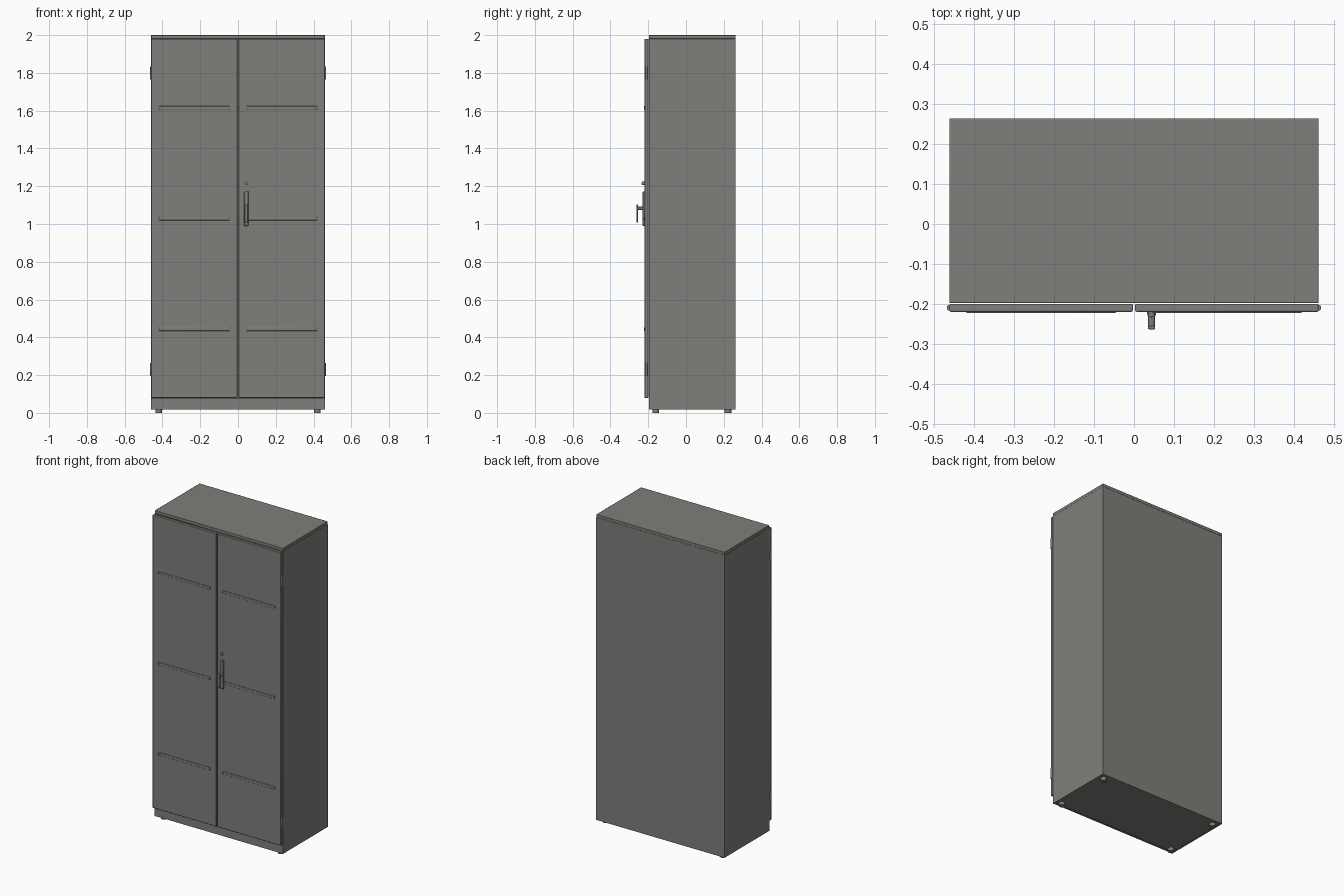
import bpy
import math
from mathutils import Vector

cube = bpy.data.objects.get("Cube")
if cube:
    bpy.data.objects.remove(cube, do_unlink=True)

grey = bpy.data.materials.new("warm grey steel")
grey.use_nodes = True
colour = (0.21, 0.21, 0.195, 1)
grey.diffuse_color = colour
grey.node_tree.nodes["Principled BSDF"].inputs["Base Color"].default_value = colour


def finish(obj, name, bevel=0, segments=2):
    obj.name = name
    obj.data.materials.append(grey)
    if bevel:
        mod = obj.modifiers.new("Rounded edges", "BEVEL")
        mod.width, mod.segments = bevel, segments
        bpy.ops.object.shade_smooth_by_angle(angle=math.radians(40))
    return obj


def box(name, low, high, bevel=0):
    low, high = Vector(low), Vector(high)
    bpy.ops.mesh.primitive_cube_add(size=1, location=(low + high) / 2)
    obj = bpy.context.object
    size = high - low
    for v in obj.data.vertices:
        v.co = Vector(a * b for a, b in zip(v.co, size))
    return finish(obj, name, bevel)


def cylinder(name, centre, radius, length, along_y=False, sides=24):
    bpy.ops.mesh.primitive_cylinder_add(
        vertices=sides, radius=radius, depth=length, location=centre,
        rotation=(math.pi / 2 if along_y else 0, 0, 0))
    obj = bpy.context.object
    bpy.ops.object.shade_smooth_by_angle(angle=math.radians(40))
    return finish(obj, name)


W, FRONT, BACK = 0.46, -0.197, 0.263
BASE, TOP, T = 0.018, 2.0, 0.012

# Carcass shell
box("top_panel", (-W, FRONT, TOP - 0.02), (W, BACK, TOP), 0.002)
box("bottom_panel", (-W + T, FRONT + 0.006, BASE + 0.003), (W - T, BACK - 0.003, 0.07))
box("kick_plate", (-W + T, FRONT + 0.002, BASE), (W - T, FRONT + 0.014, 0.075))
box("back_panel", (-W + T, BACK - T, BASE), (W - T, BACK - 0.001, TOP - 0.02))

# Interior shelves behind the doors
for z in (0.44, 1.02, 1.61):
    box("shelf", (-W + T, FRONT + 0.03, z), (W - T, BACK - T, z + 0.015))

for side, s in (("left", 1), ("right", -1)):
    def mirrored(name, x0, x1, y0, y1, z0, z1, bevel=0):
        xs = sorted((s * x0, s * x1))
        return box(f"{side}_{name}", (xs[0], y0, z0), (xs[1], y1, z1), bevel)

    mirrored("side_panel", W - T, W, FRONT, BACK, BASE, TOP - 0.02)

    # Door with shallow raised ribs
    mirrored("door", 0.003, W, -0.219, -0.199, 0.08, 1.98, 0.003)
    for z in (0.443, 1.028, 1.615):
        mirrored("door_rib", 0.045, 0.418, -0.222, -0.217, z - 0.009, z + 0.009, 0.002)

    # Hinge barrels
    for z in (0.23, 1.8):
        cylinder(f"{side}_hinge", (s * 0.46, -0.209, z), 0.007, 0.07)

    # Levelling feet
    for end, y in (("front", -0.16), ("back", 0.222)):
        cylinder(f"{side}_{end}_foot", (s * 0.42, y, 0.011), 0.018, 0.022)

# Handle: backplate, spindle and hanging lever
HX = 0.044
box("handle_plate", (HX - 0.011, -0.229, 0.99), (HX + 0.011, -0.217, 1.173), 0.003)
cylinder("handle_spindle", (HX, -0.241, 1.083), 0.0085, 0.03, along_y=True)
box("handle_lever", (HX - 0.009, -0.263, 1.008), (HX + 0.009, -0.254, 1.103), 0.003)

# Key lock
cylinder("lock_barrel", (HX, -0.225, 1.215), 0.009, 0.015, along_y=True)
box("keyhole_bar", (HX - 0.0015, -0.2345, 1.21), (HX + 0.0015, -0.232, 1.22))
